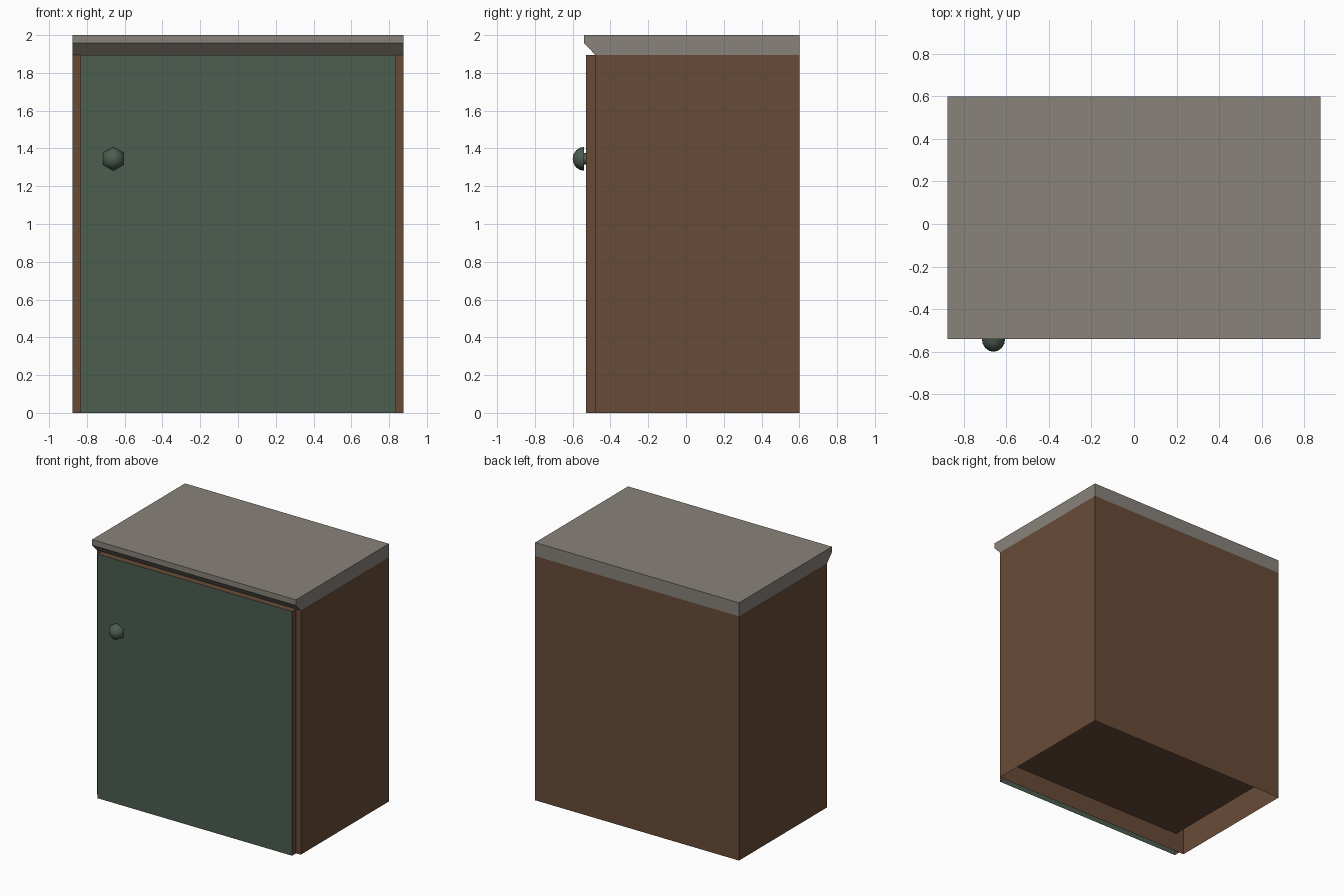
import bpy, bmesh, math

if "Cube" in bpy.data.objects:
    bpy.data.objects.remove(bpy.data.objects["Cube"])


def srgb(*c):
    lin = [((v / 255 + 0.055) / 1.055) ** 2.4 for v in c]
    return (*lin, 1.0)


def material(name, *c):
    m = bpy.data.materials.new(name)
    m.diffuse_color = srgb(*c)
    m.use_nodes = True
    m.node_tree.nodes["Principled BSDF"].inputs["Base Color"].default_value = m.diffuse_color
    return m


brown = material("brown wood", 104, 75, 56)
green = material("dark green paint", 76, 93, 80)
grey = material("grey stone", 136, 130, 122)


def finish(name, bm, *mats):
    me = bpy.data.meshes.new(name)
    bm.to_mesh(me)
    bm.free()
    for m in mats:
        me.materials.append(m)
    ob = bpy.data.objects.new(name, me)
    bpy.context.collection.objects.link(ob)
    return ob


def box(lo, hi):
    bm = bmesh.new()
    bmesh.ops.create_cube(bm, size=1)
    for v in bm.verts:
        v.co = [(a + b) / 2 + c * (b - a) for a, b, c in zip(lo, hi, v.co)]
    bm.normal_update()
    return bm


def drop(bm, test):
    bmesh.ops.delete(bm, geom=[f for f in bm.faces if test(f.normal)], context='FACES')


W, FRONT, BACK, WALL_TOP = 0.875, -0.48, 0.60, 1.895

# Carcass: thin shell, open underneath and closed above by the worktop
bm = box((-W, FRONT, 0), (W, BACK, WALL_TOP))
drop(bm, lambda n: abs(n.z) > 0.5)
finish("carcass", bm, brown)

# Raised floor panel inside the open base
bm = box((-0.805, FRONT, 0.148), (0.805, BACK, 0.158))
finish("floor_panel", bm, brown)

# Door: green front, brown edges, open at the bottom and back
bm = box((-0.835, -0.53, 0), (0.835, FRONT, WALL_TOP))
drop(bm, lambda n: n.z < -0.5 or n.y > 0.5)
for f in bm.faces:
    f.material_index = 1 if f.normal.y < -0.5 else 0
finish("door", bm, brown, green)

# Worktop: side profile with a chamfered front lip, extruded across the width
profile = [(FRONT, WALL_TOP), (-0.54, 1.957), (-0.54, 2.0), (BACK, 2.0), (BACK, WALL_TOP)]
bm = bmesh.new()
face = bm.faces.new([bm.verts.new((-W, y, z)) for y, z in profile])
ext = bmesh.ops.extrude_face_region(bm, geom=[face])
for v in ext["geom"]:
    if isinstance(v, bmesh.types.BMVert):
        v.co.x = W
if not any(len(f.verts) == 5 and f.calc_center_median().x < -0.8 for f in bm.faces):
    bm.faces.new([v for v in face.verts])
bmesh.ops.recalc_face_normals(bm, faces=bm.faces[:])
finish("worktop", bm, grey)

# Knob: six-sided stem and dome, turned around the y axis
R = 0.063
rings = [(-0.53, 0.03), (-0.54, 0.03), (-0.54, R)]
rings += [(-0.54 - 0.06 * math.sin(a), R * math.cos(a))
          for a in (math.radians(d) for d in (22, 45, 68))]
bm = bmesh.new()
loops = [[bm.verts.new((-0.66 + r * math.sin(k * math.pi / 3), y,
                        1.345 + r * math.cos(k * math.pi / 3))) for k in range(6)]
         for y, r in rings]
for a, b in zip(loops, loops[1:]):
    for k in range(6):
        j = (k + 1) % 6
        bm.faces.new((a[k], a[j], b[j], b[k]))
tip = bm.verts.new((-0.66, -0.60, 1.345))
for k in range(6):
    bm.faces.new((loops[-1][k], loops[-1][(k + 1) % 6], tip))
bmesh.ops.recalc_face_normals(bm, faces=bm.faces[:])
knob = finish("door_knob", bm, green)
bpy.context.view_layer.objects.active = knob
knob.select_set(True)
bpy.ops.object.shade_smooth_by_angle(angle=math.radians(62))
